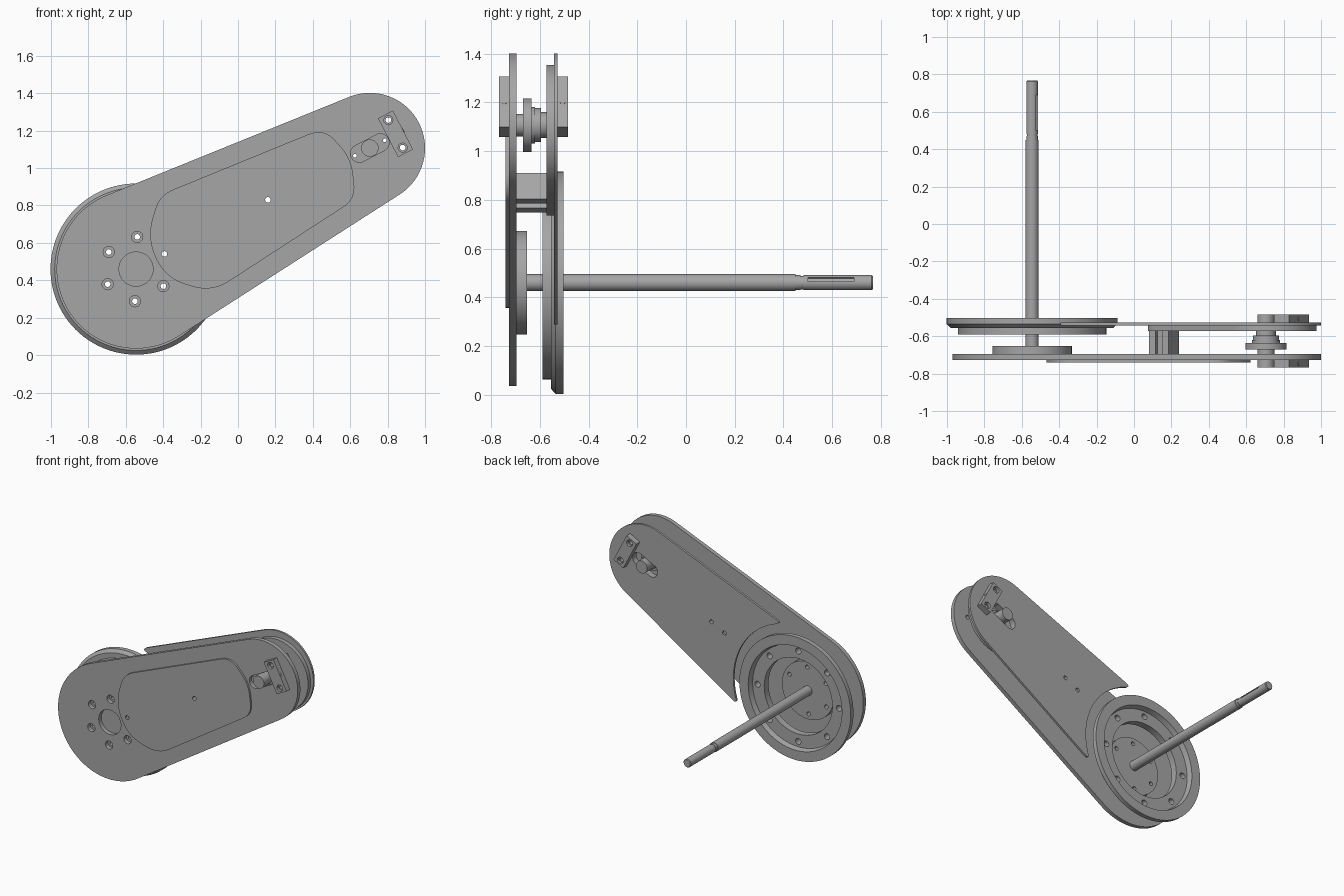
import bpy, bmesh, math
from math import sin, cos, pi
from mathutils import Vector

cube = bpy.data.objects.get("Cube")
if cube:
    bpy.data.objects.remove(cube)

steel = bpy.data.materials.new("brushed grey")
steel.use_nodes = True
GREY = (0.38, 0.38, 0.38, 1)
steel.diffuse_color = GREY
steel.node_tree.nodes["Principled BSDF"].inputs["Base Color"].default_value = GREY

# Main axes of the arm, as (x, z)
HUB = Vector((-0.545, 0.46))
TIP = Vector((0.705, 1.107))
MID = Vector((0.16, 0.83))
AXIS = (TIP - HUB).normalized()
SIDE = Vector((-AXIS.y, AXIS.x))
ANGLE = math.atan2(AXIS.y, AXIS.x)


def polar(c, r, a):
    return Vector((c[0] + r * cos(a), c[1] + r * sin(a)))


def arc(c, r, a0, a1, n=32):
    return [polar(c, r, a0 + (a1 - a0) * i / n) for i in range(n + 1)]


def circle(c, r, n=32):
    return arc(c, r, 0, 2 * pi, n)[:-1]


def bend(p0, p1, p2, n=8):
    """Rounded corner at p1, starting at p0 and ending at p2."""
    return [p0 * (1 - t) ** 2 + p1 * 2 * t * (1 - t) + p2 * t * t
            for t in (i / n for i in range(n + 1))]


def rounded(corners):
    """Polygon whose corners (x, z, setback) are rounded."""
    pts = []
    for i, (x, z, d) in enumerate(corners):
        p = Vector((x, z))
        a, b = (Vector(corners[j % len(corners)][:2]) for j in (i - 1, i + 1))
        pts += bend(p + (a - p).normalized() * d, p, p + (b - p).normalized() * d)
    return pts


def hull(c0, r0, c1, r1):
    """Belt-shaped outline around two circles."""
    v = c1 - c0
    a, b = math.atan2(v.y, v.x), math.acos((r0 - r1) / v.length)
    return arc(c1, r1, a - b, a + b) + arc(c0, r0, a + b, a - b + 2 * pi, 48)


def box(c, along, across):
    """Rectangle lined up with the arm."""
    return [c + AXIS * along * i + SIDE * across * j
            for i, j in ((-1, -1), (1, -1), (1, 1), (-1, 1))]


def finish(name, bm):
    bmesh.ops.recalc_face_normals(bm, faces=bm.faces)
    mesh = bpy.data.meshes.new(name)
    bm.to_mesh(mesh)
    bm.free()
    mesh.materials.append(steel)
    ob = bpy.data.objects.new(name, mesh)
    bpy.context.collection.objects.link(ob)
    return ob


def prism(name, outline, y0, y1):
    bm = bmesh.new()
    face = bm.faces.new([bm.verts.new((p[0], y0, p[1])) for p in outline])
    ext = bmesh.ops.extrude_face_region(bm, geom=[face], use_keep_orig=True)["geom"]
    bmesh.ops.translate(bm, vec=(0, y1 - y0, 0),
                        verts=[v for v in ext if isinstance(v, bmesh.types.BMVert)])
    return finish(name, bm)


def turned(name, c, profile, closed=False, n=64):
    """Turn a profile of (radius, y) about an axis along y."""
    bm = bmesh.new()
    vs = [bm.verts.new((c[0] + r, y, c[1])) for r, y in profile]
    es = [bm.edges.new(e) for e in zip(vs, vs[1:])]
    if closed:
        es.append(bm.edges.new((vs[-1], vs[0])))
    bmesh.ops.spin(bm, geom=vs + es, cent=(c[0], 0, c[1]), axis=(0, 1, 0),
                   angle=2 * pi, steps=n, use_merge=False)
    bmesh.ops.remove_doubles(bm, verts=bm.verts, dist=0.0001)
    return finish(name, bm)


def cut(ob, *shapes):
    """Cut prisms (outline, y0, y1) out of an object."""
    for shape in shapes:
        tool = prism("cutter", *shape)
        mod = ob.modifiers.new("cut", 'BOOLEAN')
        mod.operation, mod.solver, mod.object = 'DIFFERENCE', 'EXACT', tool
        bpy.context.view_layer.update()
        done = ob.evaluated_get(bpy.context.evaluated_depsgraph_get())
        mesh = bpy.data.meshes.new_from_object(done)
        ob.modifiers.clear()
        ob.data = mesh
        bpy.data.objects.remove(tool)


def hole(c, r, y0=-1, y1=1):
    return (circle(c, r, 20), y0, y1)


# Shared hole positions
bolts = [polar(HUB, 0.172, math.radians(28 + 60 * i)) for i in range(6)]
block_mid = Vector((0.842, 1.183))
block_holes = [block_mid + SIDE * s for s in (-0.083, 0.083)]
slot = (hull(TIP - AXIS * 0.063, 0.047, TIP + AXIS * 0.063, 0.047), -1, 1)
through = [hole(p, 0.015) for p in block_holes]

# Front side plate and its cover
front = prism("front_plate", hull(HUB, 0.425, TIP, 0.295), -0.727, -0.696)
cut(front, hole(HUB, 0.092), slot, hole(MID, 0.015), *through,
    *[hole(p, 0.03) for p in bolts])
cover = prism("front_cover", rounded([
    (-0.42, 0.855, 0.08), (-0.49, 0.62, 0.12), (-0.385, 0.41, 0.11),
    (-0.14, 0.335, 0.11), (0.63, 0.835, 0.08), (0.605, 1.05, 0.08),
    (0.46, 1.215, 0.09)]), -0.741, -0.727)
cut(cover, hole(MID, 0.015), hole(bolts[0], 0.015))

# Rear side plate, notched around the large pulley
lean = math.acos((0.425 - 0.295) / (TIP - HUB).length)
NOTCH = 0.525
half = lean - math.acos(0.425 / NOTCH)
end_arc = arc(TIP, 0.295, ANGLE - lean, ANGLE + lean)
top_tip, low_tip = polar(HUB, NOTCH, ANGLE + half), polar(HUB, NOTCH, ANGLE - half)
notch = arc(HUB, NOTCH, ANGLE + half - 0.1, ANGLE - half + 0.1)
top_back = top_tip + (end_arc[-1] - top_tip).normalized() * 0.06
low_back = low_tip + (end_arc[0] - low_tip).normalized() * 0.06
outline = (end_arc + bend(top_back, top_tip, notch[0])[:-1] + notch
           + bend(notch[-1], low_tip, low_back)[1:])
rear = prism("rear_plate", outline, -0.543, -0.527)
cut(rear, slot, hole(MID, 0.015), hole(MID - AXIS * 0.12, 0.015), *through)
inner = prism("rear_stiffener", hull(MID + Vector((0.01, 0)), 0.095,
                                     Vector((0.712, 1.09)), 0.265), -0.573, -0.543)
cut(inner, slot, hole(MID, 0.015), *through)

# Ribbed spacer between the side plates
rib = [MID + AXIS * x + SIDE * z for x, z in (
    (-0.06, -0.06), (-0.02, -0.06), (-0.02, -0.035), (0.02, -0.035), (0.02, -0.06),
    (0.06, -0.06), (0.06, 0.06), (0.02, 0.06), (0.02, 0.035), (-0.02, 0.035),
    (-0.02, 0.06), (-0.06, 0.06))]
cut(prism("spacer", rib, -0.696, -0.573), hole(MID, 0.015))

# Tensioner blocks on both plates, with counterbored and adjusting holes
for name, y0, y1, c0, c1 in (("front_block", -0.767, -0.727, -0.8, -0.747),
                             ("rear_block", -0.527, -0.485, -0.505, -0.4)):
    block = prism(name, box(block_mid, 0.045, 0.117), y0, y1)
    cut(block, *through, *[hole(p, 0.024, c0, c1) for p in block_holes])
    bm = bmesh.new()
    bmesh.ops.create_cone(bm, cap_ends=True, segments=16, radius1=0.012,
                          radius2=0.012, depth=0.004)
    spot = block_mid + AXIS * 0.045
    turn = Vector((AXIS.x, 0, AXIS.y)).to_track_quat('Z', 'Y').to_matrix()
    bmesh.ops.transform(bm, verts=bm.verts, matrix=turn.to_4x4())
    bmesh.ops.translate(bm, verts=bm.verts, vec=(spot.x, (y0 + y1) / 2, spot.y))
    finish(name + "_screw", bm)

# Tensioner axle and small pulley
turned("tension_axle", TIP, [(0, -0.767), (0.046, -0.767), (0.046, -0.485), (0, -0.485)])
small = turned("small_pulley", TIP, [
    (0.03, -0.67), (0.11, -0.67), (0.11, -0.635), (0.075, -0.635), (0.075, -0.62),
    (0.07, -0.62), (0.07, -0.595), (0.053, -0.595), (0.053, -0.573), (0.03, -0.573)],
    closed=True)
cut(small, *[hole(TIP + AXIS * s, 0.01) for s in (-0.09, 0.09)])

# Large pulley: open ring with a recessed, drilled web
large = turned("large_pulley", HUB, [
    (0.4575, -0.502), (0.4575, -0.535), (0.435, -0.555), (0.397, -0.555),
    (0.397, -0.59), (0.28, -0.59), (0.28, -0.54), (0.375, -0.54), (0.385, -0.502)],
    closed=True, n=96)
cut(large, *[hole(polar(HUB, 0.335, pi * i / 4), 0.022) for i in range(8)])

# Hub flange bolted to the front plate
hub = turned("hub_flange", HUB, [(0, -0.696), (0.2125, -0.696), (0.2125, -0.652), (0, -0.652)])
cut(hub, *[hole(p, 0.015) for p in bolts])

# Drive shaft with a retaining groove and a keyway
shaft = turned("drive_shaft", HUB, [
    (0, -0.66), (0.035, -0.66), (0.035, 0.45), (0.031, 0.45), (0.031, 0.47),
    (0.028, 0.47), (0.028, 0.482), (0.031, 0.482), (0.031, 0.762), (0.027, 0.767),
    (0, 0.767)], n=32)
cut(shaft, (box(HUB + AXIS * 0.035, 0.017, 0.009), 0.5, 0.69))

# Smooth round walls, keep machined edges sharp
for ob in bpy.context.scene.objects:
    ob.select_set(ob.type == 'MESH')
bpy.context.view_layer.objects.active = shaft
bpy.ops.object.shade_smooth_by_angle(angle=math.radians(30))
